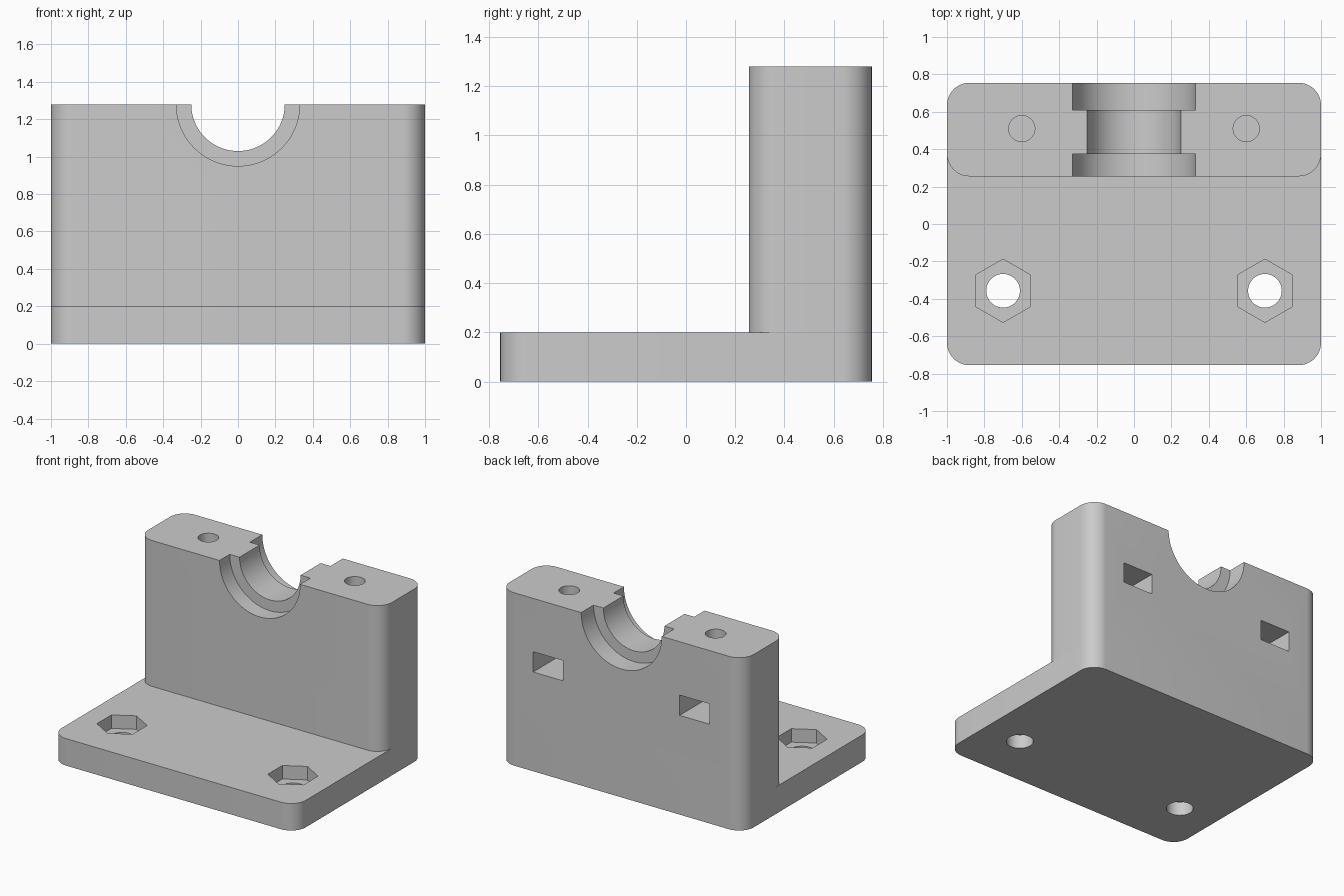
import bpy, bmesh, math
from mathutils import Matrix, Vector

if "Cube" in bpy.data.objects:
    bpy.data.objects.remove(bpy.data.objects["Cube"])

# Single grey material
grey = bpy.data.materials.new("plain grey")
grey.use_nodes = True
COLOUR = (0.6, 0.6, 0.6, 1)
grey.diffuse_color = COLOUR
grey.node_tree.nodes["Principled BSDF"].inputs["Base Color"].default_value = COLOUR


def add_object(name, bm):
    bmesh.ops.recalc_face_normals(bm, faces=bm.faces)
    mesh = bpy.data.meshes.new(name)
    bm.to_mesh(mesh)
    bm.free()
    mesh.materials.append(grey)
    obj = bpy.data.objects.new(name, mesh)
    bpy.context.collection.objects.link(obj)
    return obj


def box(name, low, high, radius=0):
    """Box between two corners, with optional rounded vertical edges."""
    low, high = Vector(low), Vector(high)
    bm = bmesh.new()
    bmesh.ops.create_cube(bm, size=1, matrix=Matrix.Translation((low + high) / 2)
                          @ Matrix.Diagonal((*(high - low), 1)))
    if radius:
        upright = [e for e in bm.edges
                   if abs(e.verts[0].co.z - e.verts[1].co.z) > 0.01]
        bmesh.ops.bevel(bm, geom=upright, offset=radius, segments=12,
                        profile=0.5, affect='EDGES')
    return add_object(name, bm)


def prism(name, start, end, radius, sides, turn=0):
    """Straight round or polygonal bar between two points."""
    start, end = Vector(start), Vector(end)
    axis = end - start
    bm = bmesh.new()
    bmesh.ops.create_cone(
        bm, cap_ends=True, segments=sides, radius1=radius, radius2=radius,
        depth=axis.length,
        matrix=Matrix.Translation((start + end) / 2)
        @ axis.to_track_quat('Z', 'Y').to_matrix().to_4x4()
        @ Matrix.Rotation(turn, 4, 'Z'))
    return add_object(name, bm)


def combine(target, tool, operation):
    """Apply a boolean and discard the tool object."""
    mod = target.modifiers.new(tool.name, 'BOOLEAN')
    mod.operation, mod.solver, mod.object = operation, 'EXACT', tool
    bpy.context.view_layer.objects.active = target
    bpy.ops.object.modifier_apply(modifier=mod.name)
    bpy.data.objects.remove(tool)


BACK, WALL, TOP, FLOOR = 0.755, 0.255, 1.28, 0.2

# Base plate with the upright bearing wall along its back edge
bracket = box("bearing_bracket", (-1, -BACK, 0), (1, BACK, FLOOR), 0.12)
combine(bracket, box("wall", (-1, WALL, FLOOR), (1, BACK, TOP), 0.12), 'UNION')

# Half-round saddle, wider at the front and back
for name, y0, y1, radius in (("shaft_bore", 0, 1, 0.25),
                             ("front_recess", 0, 0.375, 0.33),
                             ("back_recess", 0.61, 1, 0.33)):
    combine(bracket, prism(name, (0, y0, TOP), (0, y1, TOP), radius, 96),
            'DIFFERENCE')

for side in (-1, 1):
    # Nut slot in the back and the cap screw hole above it
    x = side * 0.6
    combine(bracket, box("nut_slot", (x - 0.123, 0.38, 0.735),
                         (x + 0.123, 0.9, 0.885)), 'DIFFERENCE')
    combine(bracket, prism("cap_screw_hole", (x, 0.51, 0.8), (x, 0.51, 1.4),
                           0.07, 40), 'DIFFERENCE')
    # Mounting hole with a hexagonal nut pocket, points facing front and back
    x = side * 0.7
    combine(bracket, prism("mounting_hole", (x, -0.357, -0.1),
                           (x, -0.357, 0.3), 0.09, 48), 'DIFFERENCE')
    combine(bracket, prism("hex_pocket", (x, -0.357, 0.1), (x, -0.357, 0.3),
                           0.169, 6), 'DIFFERENCE')

# Smooth the round surfaces while keeping edges crisp
bpy.ops.object.select_all(action='DESELECT')
bracket.select_set(True)
bpy.context.view_layer.objects.active = bracket
bpy.ops.object.shade_smooth_by_angle(angle=math.radians(30))
